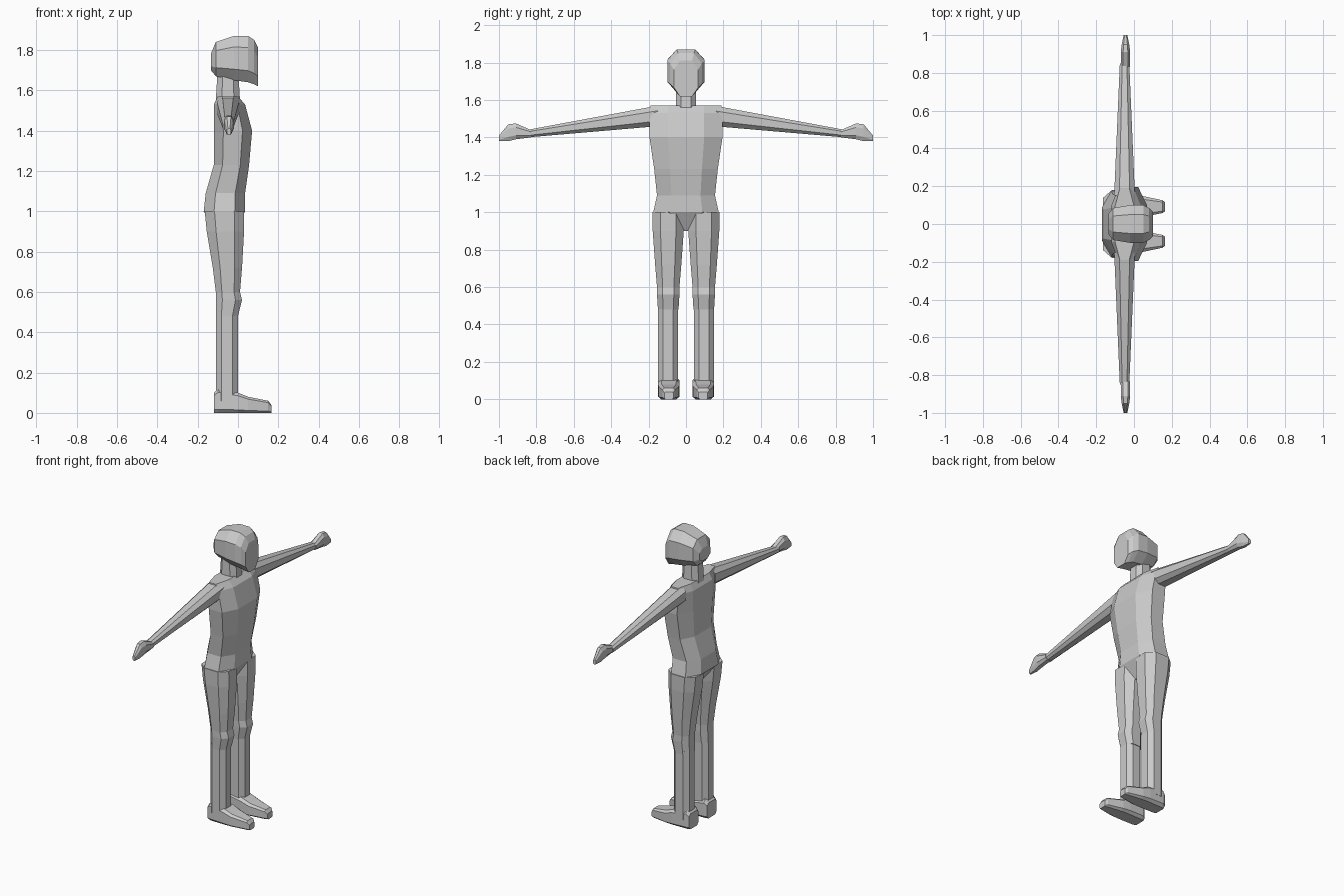
import bpy, bmesh

if "Cube" in bpy.data.objects:
    bpy.data.objects.remove(bpy.data.objects["Cube"])

GREY = (0.6, 0.6, 0.6, 1)
grey = bpy.data.materials.new("plain grey")
grey.use_nodes = True
grey.diffuse_color = GREY
grey.node_tree.nodes["Principled BSDF"].inputs["Base Color"].default_value = GREY


def octagon(low, high, centre, half, cut):
    """Rectangle with its corners cut off by a fraction of each side."""
    trim, slant = (high - low) * cut, half * cut * 2
    left, right = centre - half, centre + half
    return [(low + trim, left), (high - trim, left),
            (high, left + slant), (high, right - slant),
            (high - trim, right), (low + trim, right),
            (low, right - slant), (low, left + slant)]


def loft(name, axes, sections, centre=0, cut=0.25, mirror=False):
    """Skin octagons along the first axis. Each section gives its position,
    its low and high limits on the second axis and half its size on the third."""
    bm = bmesh.new()
    loops = []
    for position, low, high, half in sections:
        loop = []
        for across, side in octagon(low, high, centre, half, cut):
            place = dict(zip(axes, (position, across, side)))
            loop.append(bm.verts.new((place["x"], place["y"], place["z"])))
        loops.append(loop)
    for first, second in zip(loops, loops[1:]):
        for i in range(len(first)):
            bm.faces.new((first[i - 1], first[i], second[i], second[i - 1]))
    bm.faces.new(loops[0])
    bm.faces.new(loops[-1])
    bmesh.ops.recalc_face_normals(bm, faces=bm.faces)

    mesh = bpy.data.meshes.new(name)
    bm.to_mesh(mesh)
    bm.free()
    mesh.materials.append(grey)
    obj = bpy.data.objects.new(name, mesh)
    bpy.context.collection.objects.link(obj)
    if mirror:
        modifier = obj.modifiers.new("other side", "MIRROR")
        modifier.use_axis = (False, True, False)
        modifier.use_mirror_merge = False


# Torso from crotch to shoulders: height, back, front, half width
loft("torso", "zxy", [
    (0.9, -0.1, -0.02, 0.03),
    (1, -0.17, 0.035, 0.175),
    (1.09, -0.16, 0.035, 0.155),
    (1.23, -0.12, 0.055, 0.17),
    (1.4, -0.12, 0.07, 0.195),
    (1.53, -0.12, 0.035, 0.195),
    (1.57, -0.1, 0, 0.19),
])

# Neck
loft("neck", "zxy", [(1.55, -0.11, 0.01, 0.055), (1.72, -0.1, 0, 0.05)])

# Head from back to face: depth, underside, top, half width
loft("head", "xzy", [
    (-0.135, 1.7, 1.78, 0.055),
    (-0.11, 1.67, 1.84, 0.085),
    (-0.02, 1.65, 1.87, 0.1),
    (0.05, 1.64, 1.87, 0.1),
    (0.08, 1.63, 1.85, 0.085),
    (0.1, 1.62, 1.81, 0.065),
])

# Arms taper straight from shoulder to wrist: reach, underside, top, half depth
loft("arms", "yzx", [(0.15, 1.46, 1.57, 0.055), (0.85, 1.4, 1.44, 0.025)],
     centre=-0.05, mirror=True)

# Hands, tall at the thumb and low at the fingertips
loft("hands", "yzx", [
    (0.83, 1.4, 1.44, 0.025),
    (0.91, 1.39, 1.475, 0.025),
    (0.95, 1.38, 1.47, 0.02),
    (1, 1.38, 1.41, 0.01),
], centre=-0.045, mirror=True)

# Thighs ending in the knee bulge: height, back, front, half width
loft("thighs", "zxy", [
    (1, -0.165, 0.03, 0.085),
    (0.9, -0.155, 0.03, 0.083),
    (0.72, -0.125, 0.02, 0.07),
    (0.6, -0.11, 0.01, 0.06),
    (0.56, -0.11, 0.02, 0.06),
    (0.48, -0.11, 0, 0.055),
], centre=0.095, mirror=True)

# Shins
loft("shins", "zxy", [(0.5, -0.11, 0, 0.053), (0.06, -0.11, 0, 0.053)],
     centre=0.097, mirror=True)

# Shoes from heel to toe: depth, sole, top, half width
loft("shoes", "xzy", [
    (-0.12, 0, 0.1, 0.047),
    (-0.1, 0, 0.12, 0.056),
    (0, 0, 0.1, 0.058),
    (0.05, 0, 0.08, 0.055),
    (0.15, 0, 0.06, 0.034),
    (0.165, 0, 0.04, 0.024),
], centre=0.092, cut=0.15, mirror=True)
